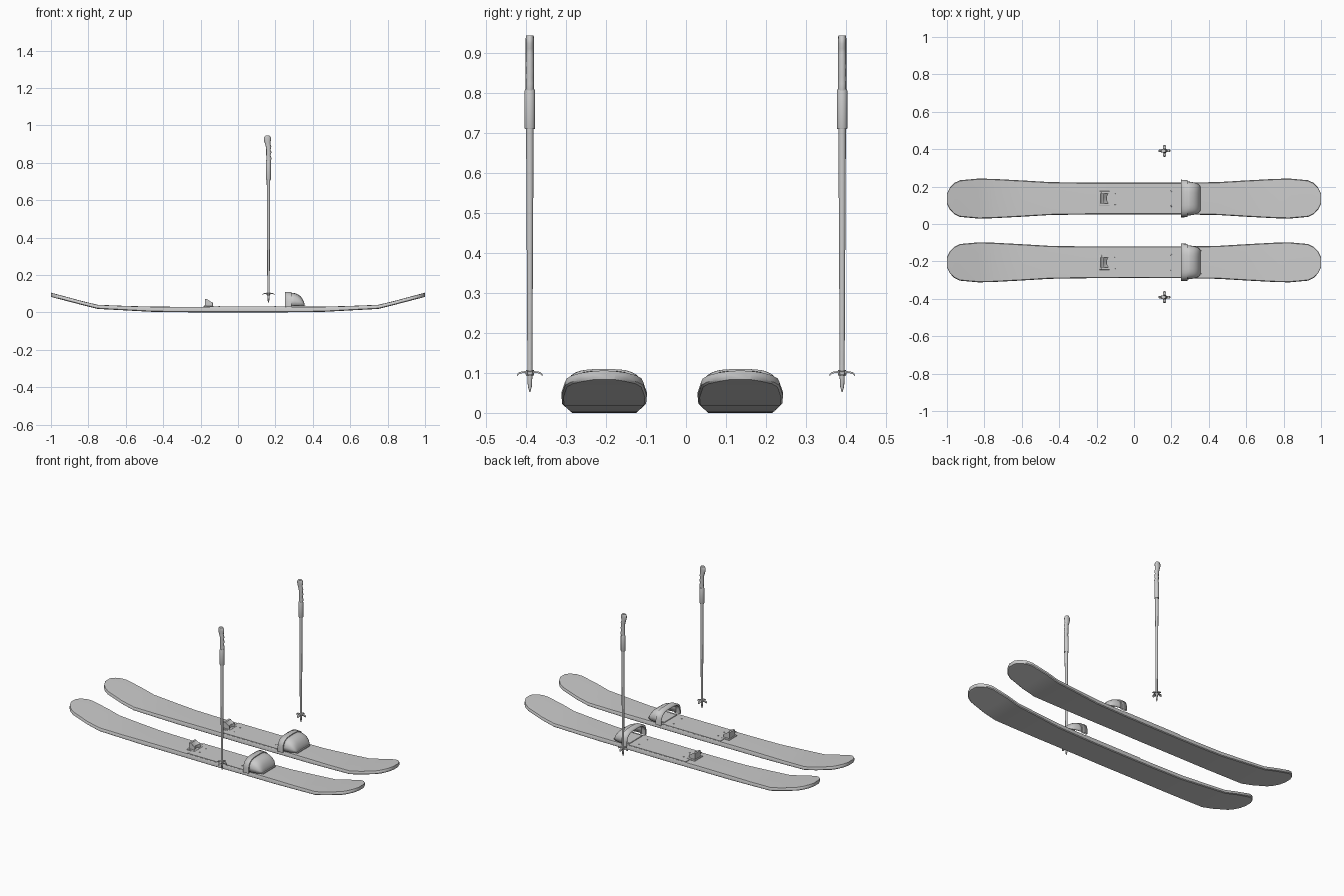
import bpy, bmesh
from math import sin, cos, pi, radians, copysign

if "Cube" in bpy.data.objects:
    bpy.data.objects.remove(bpy.data.objects["Cube"])


def make(name, bm, smooth=35):
    bmesh.ops.recalc_face_normals(bm, faces=bm.faces)
    me = bpy.data.meshes.new(name)
    bm.to_mesh(me)
    bm.free()
    ob = bpy.data.objects.new(name, me)
    bpy.context.collection.objects.link(ob)
    if smooth:
        bpy.ops.object.select_all(action='DESELECT')
        ob.select_set(True)
        bpy.context.view_layer.objects.active = ob
        bpy.ops.object.shade_smooth_by_angle(angle=radians(smooth))
    return ob


def skin(bm, rings, closed=True, caps=True):
    rows = [[bm.verts.new(p) for p in r] for r in rings]
    n = len(rows[0])
    for a, b in zip(rows, rows[1:]):
        for i in range(n if closed else n - 1):
            j = (i + 1) % n
            bm.faces.new((a[i], a[j], b[j], b[i]))
    if caps:
        bm.faces.new(rows[0])
        bm.faces.new(rows[-1])


def loft(name, rings, smooth=35, **kw):
    bm = bmesh.new()
    skin(bm, rings, **kw)
    return make(name, bm, smooth)


def extrude_y(name, profile, w, bevel=0.0):
    ob = loft(name, [[(x, s * w, z) for x, z in profile] for s in (-1, 1)])
    if bevel:
        m = ob.modifiers.new("bevel", 'BEVEL')
        m.width, m.segments = bevel, 2
    return ob


def box(name, x0, x1, w, z0, z1, bevel=0.0):
    return extrude_y(name, [(x0, z0), (x1, z0), (x1, z1), (x0, z1)], w, bevel)


def arch(x, w, z0, h, n=16, e=0.6):
    pts = []
    for i in range(n + 1):
        t = pi * i / n
        c, s = cos(t), max(sin(t), 0)
        if i in (0, n):
            s = 0
        pts.append((x, w * copysign(abs(c) ** e, c), z0 + h * s ** e))
    return pts


def place(obs, prefix, y):
    for ob in obs:
        c = ob.copy()
        c.name = prefix + ob.name
        c.location.y = y
        bpy.context.collection.objects.link(c)


def ski_parts():
    # board: x, half width, bottom z, top z
    half = [(0.0, .085, 0, .028), (.25, .085, .001, .029), (.45, .088, .003, .030),
            (.6, .097, .011, .034), (.75, .105, .019, .040), (.83, .107, .039, .059),
            (.93, .098, .065, .086), (.96, .084, .073, .094), (.985, .058, .079, .101),
            (1.0, .028, .084, .105)]
    st = [(-x, w, b, t) for x, w, b, t in half[:0:-1]] + half
    rings = []
    for x, w, b, t in st:
        m = b + .6 * (t - b)
        rings.append([(x, -w + .005, b), (x, w - .005, b), (x, w, b + .004), (x, w, m),
                      (x, w - .004, t), (x, 0, t + .001), (x, -w + .004, t),
                      (x, -w, m), (x, -w, b + .004)])
    board = loft("board", rings)
    # binding plates
    plate = box("binding_plate", -.15, .25, .080, .022, .0325)
    toe_plate = box("toe_plate", .25, .362, .062, .025, .037, .002)
    heel_plate = box("heel_plate", -.185, -.13, .040, .025, .034, .002)
    # heel block, with a concave face toward the boot
    rings = []
    for s in (-1, -.6, -.2, .2, .6, 1):
        y, d = .027 * s, .012 * (1 - s * s)
        rings.append([(-.178, y, .03), (-.135 - d, y, .03), (-.135 - d, y, .052),
                      (-.150 - d * .7, y, .060), (-.165, y, .071), (-.177, y, .071)])
    heel = loft("heel_block", rings)
    # toe strap arch
    o0, o1 = arch(.25, .101, .028, .082), arch(.285, .099, .028, .082)
    i0, i1 = arch(.25, .091, .028, .072), arch(.285, .089, .028, .072)
    strap = loft("toe_strap", [o0, o1, i1, i0, o0], closed=False, caps=False)
    bm = bmesh.new()
    bm.from_mesh(strap.data)
    bmesh.ops.remove_doubles(bm, verts=bm.verts, dist=1e-5)
    bmesh.ops.recalc_face_normals(bm, faces=bm.faces)
    bm.to_mesh(strap.data)
    bm.free()
    # hollow toe cup
    prof = [(.275, .092, .070), (.300, .090, .068), (.318, .087, .062), (.333, .083, .052),
            (.345, .077, .037), (.352, .070, .022), (.356, .062, .010)]
    bm = bmesh.new()
    skin(bm, [arch(x, w, .036, h) for x, w, h in prof], closed=False, caps=False)
    bm.verts.ensure_lookup_table()
    bm.faces.new(bm.verts[-17:])
    cup = make("toe_cup", bm, 50)
    m = cup.modifiers.new("wall", 'SOLIDIFY')
    m.thickness = .005
    # screws
    bm = bmesh.new()
    for x, y, z in [(-.172, .034, .034), (-.172, -.034, .034), (-.10, .03, .033),
                    (-.10, -.03, .033), (.20, .04, .033), (.20, -.04, .033)]:
        g = bmesh.ops.create_cone(bm, cap_ends=True, segments=8, radius1=.005,
                                  radius2=.004, depth=.004)
        bmesh.ops.translate(bm, verts=g['verts'], vec=(x, y, z))
    return [board, plate, toe_plate, heel_plate, heel, strap, cup, make("screws", bm)]


def pole_parts():
    px = .163

    def ring(z, rx, ry, x=px, n=12):
        return [(x + rx * cos(2 * pi * i / n), ry * sin(2 * pi * i / n), z) for i in range(n)]

    shaft = loft("pole_shaft", [ring(.085, .006, .006), ring(.72, .0095, .0095)])
    tip = loft("pole_tip", [ring(.052, .001, .001), ring(.066, .005, .005),
                            ring(.095, .0065, .0065), ring(.12, .0065, .0065)])
    sleeve = loft("grip_sleeve", [ring(z, r, r) for z, r in
                                  [(.711, .0125), (.714, .0135), (.806, .0135), (.81, .012)]])
    # finger grip: z, back x, front x
    gp = [(.805, .150, .176), (.825, .152, .179), (.840, .151, .174), (.856, .151, .179),
          (.870, .151, .174), (.886, .149, .178), (.900, .145, .173), (.912, .141, .174),
          (.925, .138, .177), (.937, .139, .175), (.945, .146, .169)]
    grip = loft("finger_grip", [ring(z, (b - a) / 2, .0105 if z < .944 else .0095, (a + b) / 2)
                                for z, a, b in gp], 50)
    # basket: hub plus four drooping arms
    bm = bmesh.new()
    skin(bm, [ring(.092, .008, .008), ring(.098, .011, .011), ring(.107, .010, .010)])
    for k in range(4):
        c, s = cos(k * pi / 2), sin(k * pi / 2)
        rings = []
        for r, w, z0, z1 in [(.004, .007, .099, .105), (.018, .007, .100, .104),
                             (.027, .007, .097, .102), (.032, .004, .092, .096)]:
            rings.append([(px + r * c - v * s, r * s + v * c, z)
                          for v, z in [(-w, z0), (w, z0), (w, z1), (-w, z1)]])
        skin(bm, rings)
    return [shaft, tip, sleeve, grip, make("pole_basket", bm)]


skis, poles = ski_parts(), pole_parts()
for side, sy, py in (("left_", .136, .391), ("right_", -.205, -.391)):
    place(skis, side, sy)
    place(poles, side, py)
for ob in skis + poles:
    bpy.data.objects.remove(ob)
